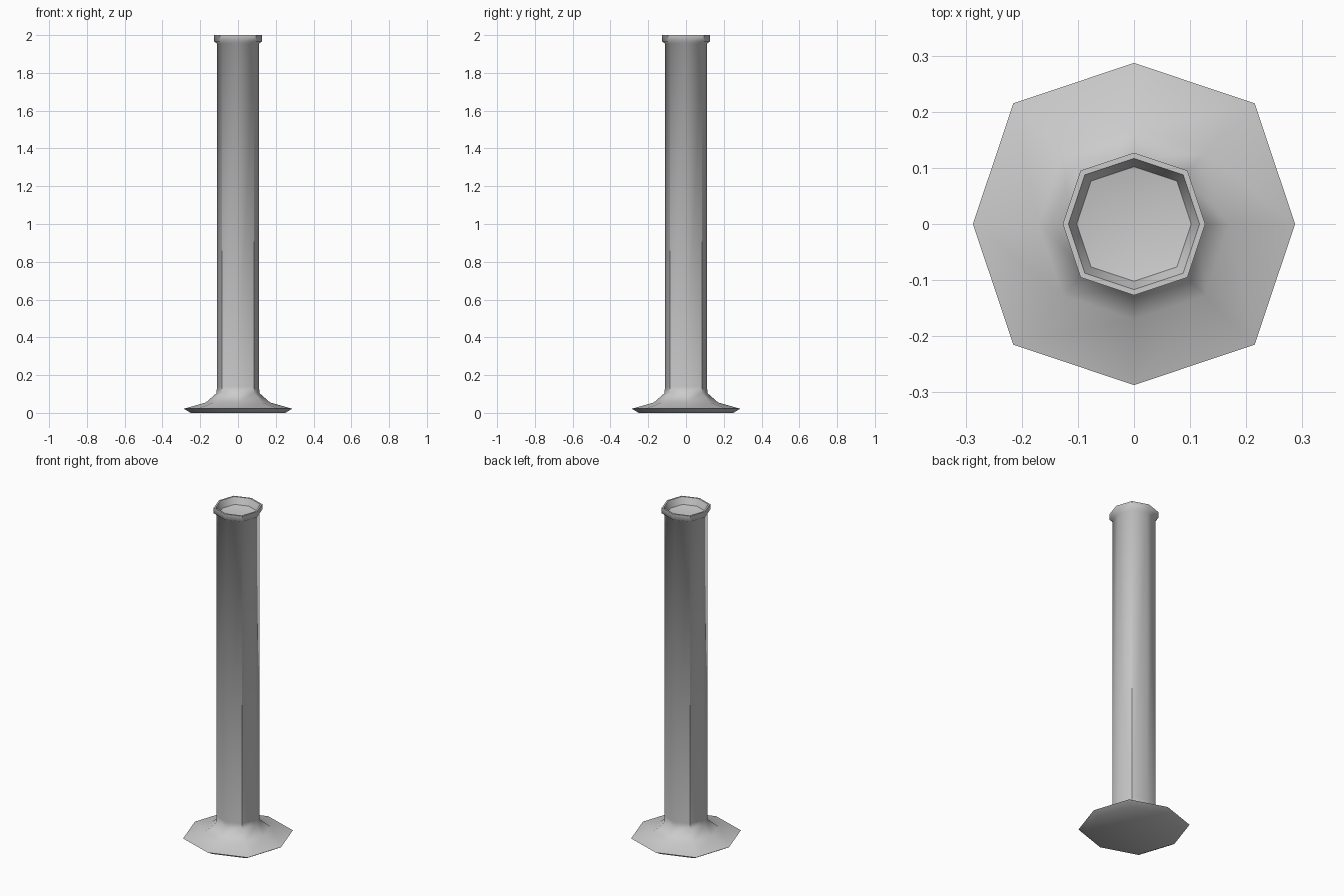
import bpy, bmesh, math

if "Cube" in bpy.data.objects:
    bpy.data.objects.remove(bpy.data.objects["Cube"])

SIDES = 8


def lathe(name, profile):
    """Revolve (radius, z) points into an eight-sided body; radius 0 closes to a point."""
    bm = bmesh.new()
    rings = []
    for r, z in profile:
        if r == 0:
            rings.append([bm.verts.new((0, 0, z))])
            continue
        ring = []
        for i in range(SIDES):
            a = 2 * math.pi * i / SIDES
            k = r * (1.06 if i % 2 else 1.0)   # diagonals sit slightly further out
            ring.append(bm.verts.new((k * math.cos(a), k * math.sin(a), z)))
        rings.append(ring)
    for lo, hi in zip(rings, rings[1:]):
        for i in range(SIDES):
            j = (i + 1) % SIDES
            if len(lo) == 1:
                bm.faces.new((lo[0], hi[j], hi[i]))
            elif len(hi) == 1:
                bm.faces.new((lo[i], lo[j], hi[0]))
            else:
                bm.faces.new((lo[i], lo[j], hi[j], hi[i]))
    bmesh.ops.recalc_face_normals(bm, faces=bm.faces)
    mesh = bpy.data.meshes.new(name)
    bm.to_mesh(mesh)
    bm.free()
    obj = bpy.data.objects.new(name, mesh)
    bpy.context.collection.objects.link(obj)
    bpy.ops.object.select_all(action='DESELECT')
    obj.select_set(True)
    bpy.context.view_layer.objects.active = obj
    bpy.ops.object.shade_smooth_by_angle(angle=math.radians(50))
    return obj


# Flared foot, straight tube, collar and shallow dished top in one closed profile
lathe("hollow_post", [
    (0, 0.0), (0.25, 0.0),                      # underside
    (0.287, 0.022), (0.17, 0.055),              # flared foot
    (0.113, 0.105), (0.112, 0.14),
    (0.112, 1.955),                             # tube
    (0.127, 1.967), (0.127, 2.0),               # collar
    (0.117, 2.0), (0.102, 1.96), (0, 1.94),     # lip and dish
])
